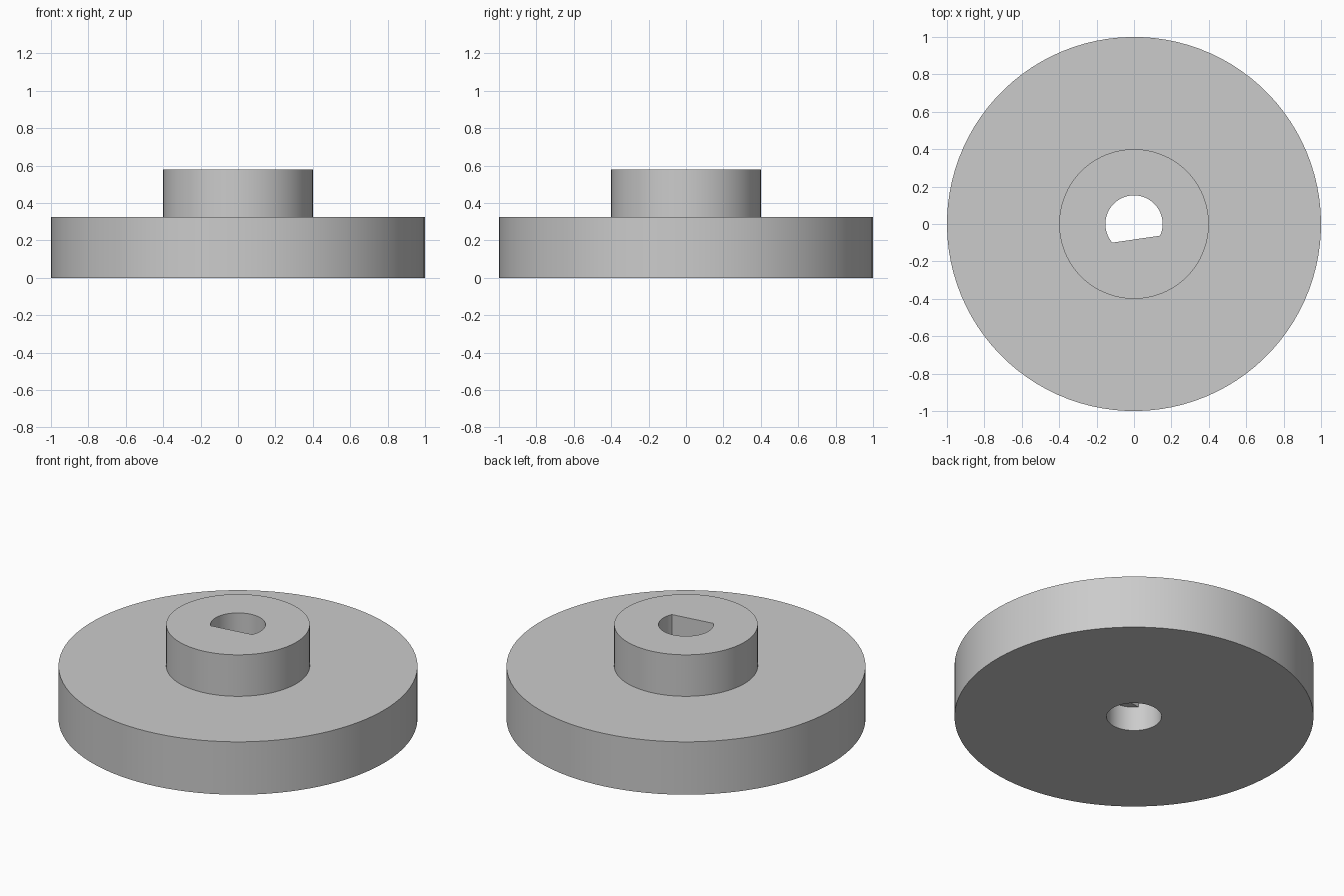
import bpy
import bmesh
from math import cos, sin, radians, tau
from mathutils import Vector

cube = bpy.data.objects.get("Cube")
if cube:
    bpy.data.objects.remove(cube, do_unlink=True)

SEGMENTS = 100
RIM_RADIUS, HUB_RADIUS, BORE_RADIUS = 1.0, 0.4, 0.153
RIM_TOP, HUB_TOP, FLAT_START = 0.325, 0.58, 0.15
FLAT_ANGLE = radians(-81.7)      # direction the keying flat lies in
FLAT_DISTANCE = 0.082            # flat's distance from the axis

grey = bpy.data.materials.new("plain grey")
grey.use_nodes = True
colour = (0.6, 0.6, 0.6, 1.0)
grey.diffuse_color = colour
grey.node_tree.nodes["Principled BSDF"].inputs["Base Color"].default_value = colour

bm = bmesh.new()
flat_normal = Vector((cos(FLAT_ANGLE), sin(FLAT_ANGLE), 0))


def ring(radius, z, flattened=False):
    """Circle of vertices, optionally cut to a D shape by the keying flat."""
    verts = []
    for i in range(SEGMENTS):
        a = FLAT_ANGLE + tau * i / SEGMENTS
        p = Vector((radius * cos(a), radius * sin(a), z))
        if flattened:
            p -= flat_normal * max(0, p.dot(flat_normal) - FLAT_DISTANCE)
        verts.append(bm.verts.new(p))
    return verts


# Closed profile: rim, hub, D-shaped upper bore, round lower bore
rings = [
    ring(BORE_RADIUS, 0),
    ring(RIM_RADIUS, 0),
    ring(RIM_RADIUS, RIM_TOP),
    ring(HUB_RADIUS, RIM_TOP),
    ring(HUB_RADIUS, HUB_TOP),
    ring(BORE_RADIUS, HUB_TOP, flattened=True),
    ring(BORE_RADIUS, FLAT_START, flattened=True),
    ring(BORE_RADIUS, FLAT_START),
]
for lower, upper in zip(rings, rings[1:] + rings[:1]):
    for i in range(SEGMENTS):
        j = (i + 1) % SEGMENTS
        bm.faces.new((lower[i], lower[j], upper[j], upper[i]))

# Merge the ledge where the D shape follows the round bore
bmesh.ops.remove_doubles(bm, verts=bm.verts, dist=0.0001)
bmesh.ops.recalc_face_normals(bm, faces=bm.faces)

mesh = bpy.data.meshes.new("flanged_hub")
bm.to_mesh(mesh)
bm.free()
mesh.materials.append(grey)
hub = bpy.data.objects.new("flanged_hub", mesh)
bpy.context.collection.objects.link(hub)

bpy.ops.object.select_all(action="DESELECT")
hub.select_set(True)
bpy.context.view_layer.objects.active = hub
bpy.ops.object.shade_smooth_by_angle(angle=radians(30))
